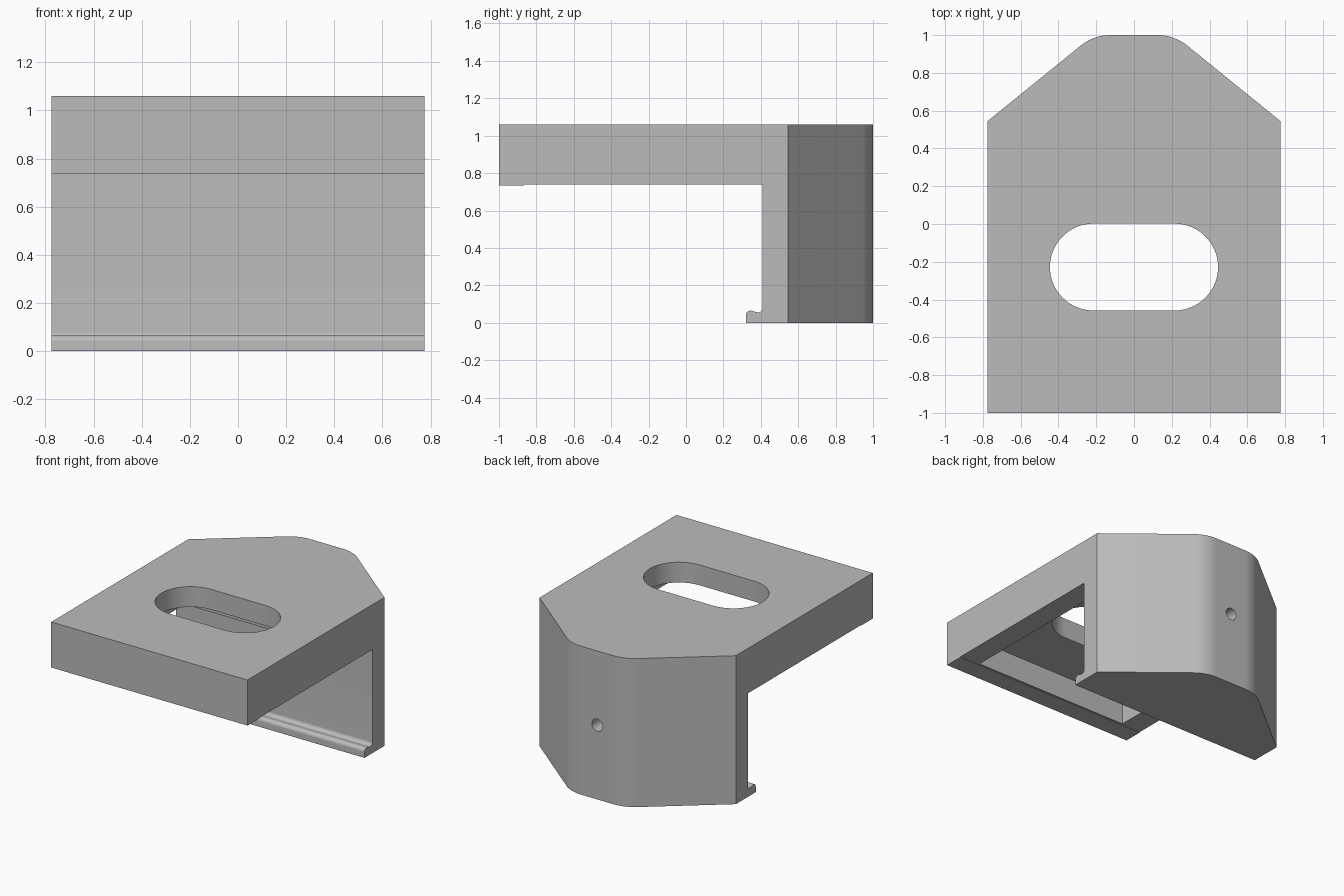
import bpy
import bmesh
import math
from mathutils import Vector

cube = bpy.data.objects.get("Cube")
if cube:
    bpy.data.objects.remove(cube, do_unlink=True)

grey = bpy.data.materials.new("plain grey")
grey.use_nodes = True
COLOUR = (0.5, 0.5, 0.5, 1.0)
grey.diffuse_color = COLOUR
grey.node_tree.nodes["Principled BSDF"].inputs["Base Color"].default_value = COLOUR

HALF_W, TOP, UNDER, WALL_Y = 0.775, 1.06, 0.735, 0.41


def prism(name, points, offset):
    """Extrude a closed outline of 3D points along an offset."""
    bm = bmesh.new()
    face = bm.faces.new([bm.verts.new(p) for p in points])
    new = bmesh.ops.extrude_face_region(bm, geom=[face])["geom"]
    bmesh.ops.translate(bm, vec=offset, verts=[v for v in new if isinstance(v, bmesh.types.BMVert)])
    bmesh.ops.recalc_face_normals(bm, faces=bm.faces)
    mesh = bpy.data.meshes.new(name)
    bm.to_mesh(mesh)
    bm.free()
    mesh.materials.append(grey)
    obj = bpy.data.objects.new(name, mesh)
    bpy.context.collection.objects.link(obj)
    return obj


def arc(cx, cy, r, start, end, steps):
    """Points on a circular arc, angles in degrees."""
    angles = [math.radians(start + (end - start) * i / steps) for i in range(steps + 1)]
    return [(cx + r * math.cos(a), cy + r * math.sin(a)) for a in angles]


# Side profile: thick top plate, back wall and small rounded lip at its foot
side = [(-1, TOP), (-1, UNDER), (-0.865, UNDER), (-0.865, UNDER + 0.004), (WALL_Y, UNDER + 0.004)]
side += arc(WALL_Y - 0.025, 0.08, 0.025, 0, -90, 8)
side += arc(0.345, 0.04, 0.025, 65, 180, 10)
side += [(0.32, 0), (1, 0), (1, TOP)]
body = prism("bracket_body", [(-HALF_W, y, z) for y, z in side], (2 * HALF_W, 0, 0))

# Plan outline: tapered back with rounded corners
slope = math.atan(0.81)
radius = 0.25
corner_x = HALF_W - (1 - 0.545) / 0.81
centre_x = corner_x - radius * math.tan(slope / 2)
right_half = [(HALF_W, -1.1), (HALF_W, 0.545)]
right_half += arc(centre_x, 1 - radius, radius, 90 - math.degrees(slope), 90, 12)
plan = right_half + [(-x, y) for x, y in reversed(right_half)]
plan_cutter = prism("plan_cutter", [(x, y, -0.1) for x, y in plan], (0, 0, 1.3))

# Long slot through the plate
slot = arc(0.215, -0.228, 0.23, -90, 90, 32) + arc(-0.215, -0.228, 0.23, 90, 270, 32)
slot_cutter = prism("slot_cutter", [(x, y, 0.6) for x, y in slot], (0, 0, 0.6))

# Rectangular pocket under the plate
pocket = [(-0.617, -0.855), (0.617, -0.855), (0.617, 0.28), (-0.617, 0.28)]
pocket_cutter = prism("pocket_cutter", [(x, y, 0.6) for x, y in pocket], (0, 0, 0.315))

# Small blind hole in the back
hole = arc(0, 0.53, 0.043, 0, 345, 23)
hole_cutter = prism("hole_cutter", [(x, 1.1, z) for x, z in hole], (0, -0.4, 0))

for cutter, operation in ((plan_cutter, 'INTERSECT'), (pocket_cutter, 'DIFFERENCE'),
                          (slot_cutter, 'DIFFERENCE'), (hole_cutter, 'DIFFERENCE')):
    mod = body.modifiers.new(cutter.name, 'BOOLEAN')
    mod.object = cutter
    mod.operation = operation
    mod.solver = 'EXACT'

# Bake the cuts, remove the cutters and smooth the rounded areas
bpy.context.view_layer.update()
evaluated = body.evaluated_get(bpy.context.evaluated_depsgraph_get())
result = bpy.data.meshes.new_from_object(evaluated)
body.modifiers.clear()
body.data = result
for cutter in (plan_cutter, slot_cutter, pocket_cutter, hole_cutter):
    bpy.data.objects.remove(cutter, do_unlink=True)
for obj in bpy.context.selected_objects:
    obj.select_set(False)
body.select_set(True)
bpy.context.view_layer.objects.active = body
bpy.ops.object.shade_smooth_by_angle(angle=math.radians(28))
